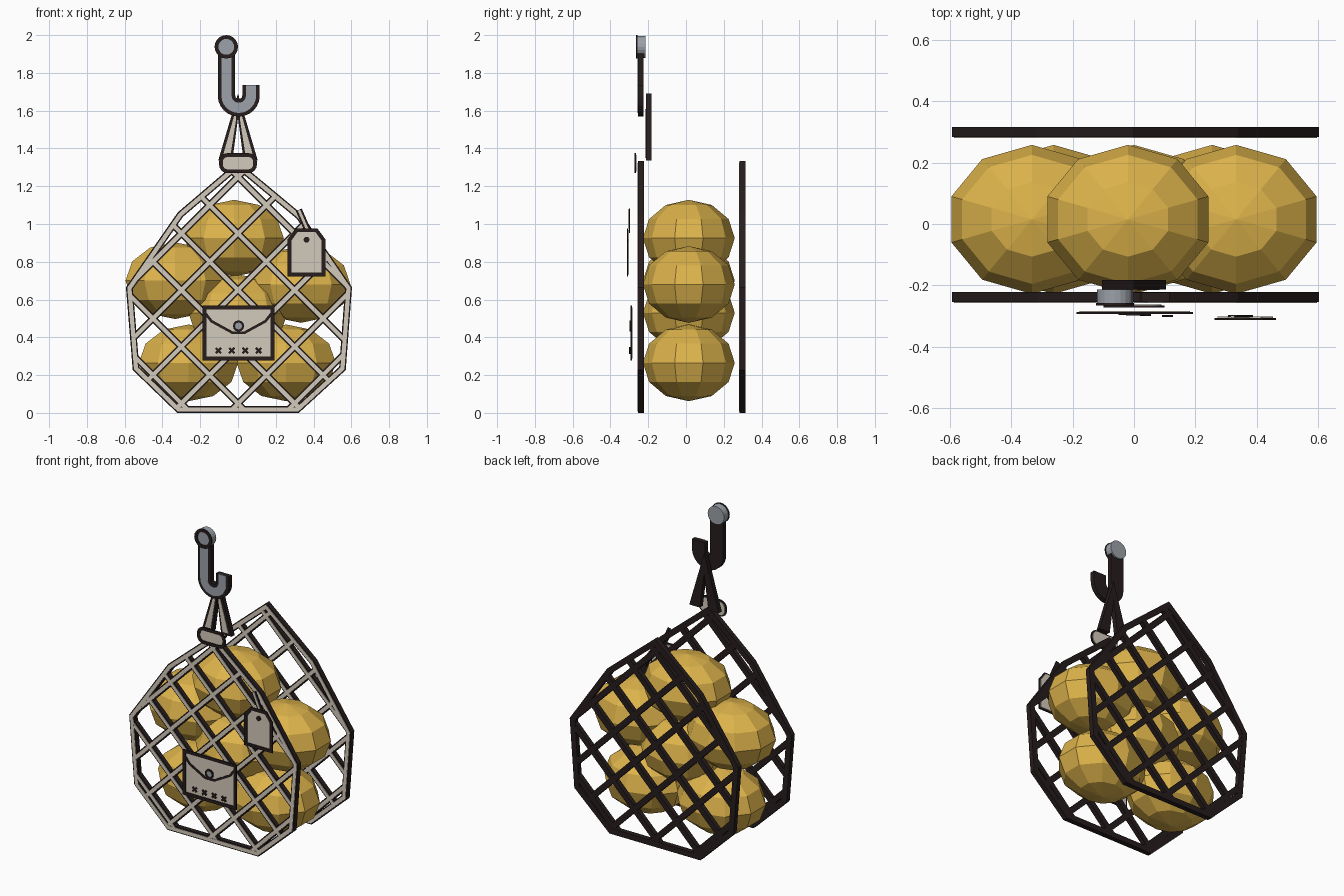
import bpy, bmesh
from math import sin, cos, pi, radians
from mathutils import Vector, Matrix

if "Cube" in bpy.data.objects:
    bpy.data.objects.remove(bpy.data.objects["Cube"])


def material(name, rgb):
    m = bpy.data.materials.new(name)
    m.use_nodes = True
    m.diffuse_color = (*rgb, 1)
    m.node_tree.nodes["Principled BSDF"].inputs["Base Color"].default_value = (*rgb, 1)
    return m


MATS = [material("dark_outline", (0.02, 0.012, 0.012)),
        material("cream_cloth", (0.65, 0.59, 0.50)),
        material("grey_metal", (0.33, 0.36, 0.40)),
        material("golden_fruit", (0.72, 0.45, 0.07))]
DARK, CREAM, GREY, GOLD = range(4)


def finish(name, bm):
    bmesh.ops.recalc_face_normals(bm, faces=bm.faces)
    mesh = bpy.data.meshes.new(name)
    bm.to_mesh(mesh)
    bm.free()
    for m in MATS:
        mesh.materials.append(m)
    ob = bpy.data.objects.new(name, mesh)
    bpy.context.collection.objects.link(ob)
    return ob


def plate(bm, outline, y0, y1, mat):
    """Flat shape in x,z extruded from y0 to y1."""
    a = [bm.verts.new((x, y0, z)) for x, z in outline]
    b = [bm.verts.new((x, y1, z)) for x, z in outline]
    n = len(a)
    faces = [bm.faces.new(a), bm.faces.new(b[::-1])]
    faces += [bm.faces.new((a[i], b[i], b[(i + 1) % n], a[(i + 1) % n])) for i in range(n)]
    for f in faces:
        f.material_index = mat


def ribbon(bm, path, w, y0, y1, mat, closed=False):
    """Mitred strip of width w along a path in x,z, extruded from y0 to y1."""
    p = [Vector(q) for q in path]
    n = len(p)
    rows = []
    for i in range(n):
        before = p[i] - p[i - 1] if closed or i > 0 else p[1] - p[0]
        after = p[(i + 1) % n] - p[i] if closed or i < n - 1 else before
        n0 = Vector((-before.y, before.x)).normalized()
        n1 = Vector((-after.y, after.x)).normalized()
        side = (n0 + n1) / (1 + n0.dot(n1)) * w / 2
        l, r = p[i] + side, p[i] - side
        rows.append([bm.verts.new((q.x, y, q.y)) for q, y in ((l, y0), (r, y0), (r, y1), (l, y1))])
    faces = []
    for i in range(n if closed else n - 1):
        s, t = rows[i], rows[(i + 1) % n]
        faces += [bm.faces.new((s[k], s[(k + 1) % 4], t[(k + 1) % 4], t[k])) for k in range(4)]
    if not closed:
        faces += [bm.faces.new(rows[0]), bm.faces.new(rows[-1][::-1])]
    for f in faces:
        f.material_index = mat


def trimmed(bm, path, w, inner, y0, y1, mat=CREAM, closed=False):
    """Dark strip with a narrower coloured face at the front."""
    ribbon(bm, path, w, y0, y1, DARK, closed)
    ribbon(bm, path, inner, y0 - 0.003, y0 + 0.003, mat, closed)


def circle(x, z, r, n=20):
    return [(x + r * cos(2 * pi * i / n), z + r * sin(2 * pi * i / n)) for i in range(n)]


# Fruit
FRUIT = {"top_fruit": (-0.02, 0.925), "left_fruit": (0.333, 0.68), "right_fruit": (-0.333, 0.70),
         "centre_fruit": (0.0, 0.53), "lower_left_fruit": (0.255, 0.265),
         "lower_right_fruit": (-0.262, 0.265)}
for name, (x, z) in FRUIT.items():
    bm = bmesh.new()
    bmesh.ops.create_uvsphere(bm, u_segments=10, v_segments=6, radius=1)
    bmesh.ops.transform(bm, verts=bm.verts, matrix=Matrix.Translation((x, 0.015, z))
                        @ Matrix.Diagonal((0.276, 0.243, 0.203, 1)))
    for f in bm.faces:
        f.material_index = GOLD
    finish(name, bm)

# Net panels: a closed rim and two sets of diagonal cords clipped to it
RIM = [(-0.315, 0.018), (0.315, 0.018), (0.553, 0.235), (0.585, 0.66), (0.325, 1.04),
       (0, 1.31), (-0.305, 1.05), (-0.575, 0.66), (-0.54, 0.235)]


def clip_cord(s, c):
    """Ends of the line z = s * x + c inside the rim."""
    hits = []
    for (x0, z0), (x1, z1) in zip(RIM, RIM[1:] + RIM[:1]):
        d0, d1 = z0 - s * x0 - c, z1 - s * x1 - c
        if d0 * d1 < 0:
            t = d0 / (d0 - d1)
            hits.append((x0 + t * (x1 - x0), z0 + t * (z1 - z0)))
    return hits


for name, y in (("front_net", -0.254), ("back_net", 0.284)):
    bm = bmesh.new()
    trimmed(bm, RIM, 0.036, 0.022, y, y + 0.032, closed=True)
    for s in (1, -1):
        for k in range(-2, 7):
            ends = clip_cord(s, 0.05 + 0.3 * k)
            if len(ends) == 2 and (Vector(ends[0]) - Vector(ends[1])).length > 0.1:
                trimmed(bm, ends, 0.036, 0.021, y + 0.001, y + 0.031)
    finish(name, bm)

# Hook: shank with a round bend, and a disc at its head
bm = bmesh.new()
bend = [(0.004 + 0.065 * cos(a), 1.68 + 0.065 * sin(a))
        for a in (radians(180 + 15 * i) for i in range(13))]
trimmed(bm, [(-0.061, 1.92)] + bend + [(0.069, 1.737)], 0.092, 0.054, -0.254, -0.224, GREY)
finish("hook", bm)
bm = bmesh.new()
plate(bm, circle(-0.062, 1.938, 0.058), -0.26, -0.214, GREY)
ribbon(bm, circle(-0.062, 1.938, 0.052), 0.02, -0.266, -0.258, DARK, True)
finish("hook_head", bm)

# Two straps running from the hook to the clasp
for name, s in (("left_strap", 1), ("right_strap", -1)):
    bm = bmesh.new()
    plate(bm, [(0, 1.69), (s * 0.105, 1.335), (s * 0.03, 1.335), (0, 1.56)], -0.213, -0.183, DARK)
    plate(bm, [(s * 0.01, 1.61), (s * 0.083, 1.35), (s * 0.042, 1.35), (s * 0.012, 1.54)],
          -0.216, -0.21, CREAM)
    finish(name, bm)

# Clasp: rounded plate with a dark border
bm = bmesh.new()
clasp = [(sx * 0.055 + 0.035 * cos(a), 1.322 + sz * 0.008 + 0.035 * sin(a))
         for sx, sz, start in ((1, 1, 0), (-1, 1, 90), (-1, -1, 180), (1, -1, 270))
         for a in (radians(start + 22.5 * i) for i in range(5))]
plate(bm, clasp, -0.268, -0.262, CREAM)
ribbon(bm, clasp, 0.02, -0.273, -0.266, DARK, True)
finish("clasp", bm)

# Pouch with flap, button and cross stitches
bm = bmesh.new()
box = [(-0.178, 0.288), (0.183, 0.288), (0.183, 0.558), (-0.178, 0.558)]
plate(bm, box, -0.289, -0.284, CREAM)
ribbon(bm, box, 0.02, -0.294, -0.287, DARK, True)
ribbon(bm, [(-0.175, 0.53), (-0.14, 0.485), (-0.03, 0.425), (0.035, 0.425), (0.145, 0.485),
            (0.18, 0.53)], 0.014, -0.293, -0.287, DARK)
finish("pouch", bm)
bm = bmesh.new()
plate(bm, circle(0.003, 0.46, 0.022, 12), -0.296, -0.29, GREY)
ribbon(bm, circle(0.003, 0.46, 0.024, 12), 0.011, -0.299, -0.292, DARK, True)
finish("pouch_button", bm)
bm = bmesh.new()
for i in range(4):
    x, z, y, h = -0.104 + 0.071 * i, 0.33, -0.294 - 0.003 * i, 0.014
    for s in (1, -1):
        ribbon(bm, [(x - h, z - s * h), (x + h, z + s * h)], 0.012, y, y + 0.006, DARK)
finish("pouch_stitches", bm)

# Hanging tag with string
bm = bmesh.new()
tag = [(0.272, 0.732), (0.453, 0.732), (0.453, 0.915), (0.415, 0.967), (0.31, 0.967), (0.272, 0.915)]
plate(bm, tag, -0.308, -0.302, CREAM)
ribbon(bm, tag, 0.02, -0.313, -0.306, DARK, True)
plate(bm, circle(0.363, 0.917, 0.016, 10), -0.313, -0.307, DARK)
finish("tag", bm)
bm = bmesh.new()
trimmed(bm, [(0.322, 1.075), (0.372, 0.96)], 0.034, 0.014, -0.303, -0.297)
finish("tag_string", bm)
